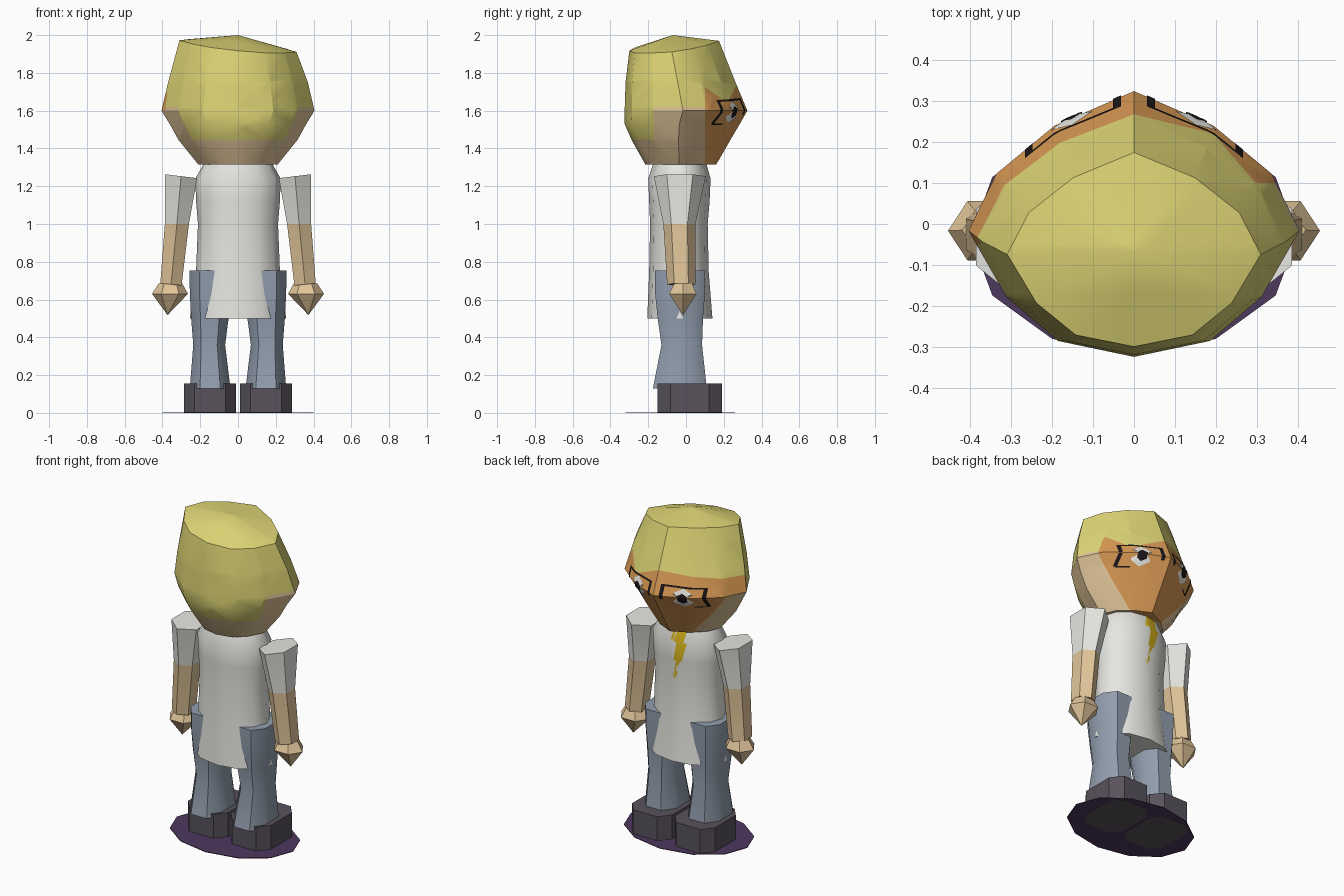
import bpy, bmesh, math
from mathutils import Vector
from mathutils.bvhtree import BVHTree

if "Cube" in bpy.data.objects:
    bpy.data.objects.remove(bpy.data.objects["Cube"])


def material(name, r, g, b):
    lin = [(c / 255 / 12.92) if c < 10 else ((c / 255 + 0.055) / 1.055) ** 2.4 for c in (r, g, b)]
    m = bpy.data.materials.new(name)
    m.diffuse_color = (*lin, 1)
    m.use_nodes = True
    m.node_tree.nodes["Principled BSDF"].inputs["Base Color"].default_value = m.diffuse_color
    return m


HAIR = material("blond hair", 224, 215, 118)
SKIN = material("pale skin", 226, 198, 154)
FACE = material("warm face skin", 216, 153, 84)
WHITE = material("white cloth", 230, 230, 225)
DENIM = material("grey blue denim", 146, 158, 174)
SHOE = material("dark shoe", 88, 82, 92)
BASE = material("purple base", 78, 56, 94)
YELLOW = material("yellow scarf", 218, 182, 30)
BLACK = material("black", 28, 22, 24)


def ngon(n, phase=0):
    return [(math.cos(math.tau * i / n + phase), math.sin(math.tau * i / n + phase)) for i in range(n)]


def chamfered(c):
    return [(1, -c), (1, c), (c, 1), (-c, 1), (-1, c), (-1, -c), (-c, -1), (c, -1)]


def ring(shape, x0, x1, y0, y1, z, tx=0, ty=0):
    """Section fitted to an x/y range at height z, optionally tilted."""
    cx, cy, rx, ry = (x0 + x1) / 2, (y0 + y1) / 2, (x1 - x0) / 2, (y1 - y0) / 2
    return [Vector((cx + rx * u, cy + ry * v, z + tx * rx * u + ty * (cy + ry * v))) for u, v in shape]


def loft(rings, tip=None, base=True):
    bm = bmesh.new()
    vs = [[bm.verts.new(p) for p in r] for r in rings]
    n = len(rings[0])
    for a, b in zip(vs, vs[1:]):
        for i in range(n):
            j = (i + 1) % n
            bm.faces.new((a[i], a[j], b[j], b[i]))
    if base:
        bm.faces.new(vs[0][::-1])
    if tip:
        t = bm.verts.new(tip)
        for i in range(n):
            bm.faces.new((vs[-1][i], vs[-1][(i + 1) % n], t))
    else:
        bm.faces.new(vs[-1])
    return bm


def finish(name, bm, mats, rule=None, side=1, angle=35, closed=True):
    if side < 0:
        for v in bm.verts:
            v.co.x *= -1
    if closed:
        bmesh.ops.recalc_face_normals(bm, faces=bm.faces)
    if rule:
        for f in bm.faces:
            f.material_index = rule(f.calc_center_median())
    me = bpy.data.meshes.new(name)
    bm.to_mesh(me)
    bm.free()
    for m in mats:
        me.materials.append(m)
    me.shade_smooth()
    me.set_sharp_from_angle(angle=math.radians(angle))
    ob = bpy.data.objects.new(name, me)
    bpy.context.collection.objects.link(ob)
    return ob


def cut(bm, point, normal):
    bmesh.ops.bisect_plane(bm, geom=bm.verts[:] + bm.edges[:] + bm.faces[:], dist=1e-5,
                           plane_co=point, plane_no=normal)


# Base disc
finish("base_disc", loft([ring(ngon(12), -.4, .4, -.32, .26, z) for z in (0.002, 0.006)]), [BASE])

# Torso: long white coat
C12 = ngon(12)
coat = [(.5, .255, -.205, .14), (.75, .222, -.195, .12), (1.0, .212, -.19, .115),
        (1.12, .222, -.195, .125), (1.24, .226, -.2, .13), (1.33, .175, -.17, .105)]
torso = loft([ring(C12, -w, w, a, b, z) for z, w, a, b in coat])
coat_tree = BVHTree.FromBMesh(torso)
finish("coat", torso, [WHITE], angle=50)

# Limbs, mirrored
HEX_Y, HEX_X = ngon(6, math.pi / 2), ngon(6)
for s, tag in ((1, "right"), (-1, "left")):
    finish(tag + "_shoe", loft([ring(chamfered(.6), .01, .285, -.15, .19, z) for z in (0, .155)]),
           [SHOE], side=s)
    leg = [(.13, .04, .255, -.175, .11), (.36, .068, .237, -.13, .085), (.5, .05, .248, -.15, .09),
           (.63, .05, .255, -.163, .1), (.755, .05, .257, -.165, .102)]
    finish(tag + "_leg", loft([ring(chamfered(.5), a, b, c, d, z) for z, a, b, c, d in leg]),
           [DENIM], side=s, angle=50)
    arm = loft([ring(HEX_Y, .29, .42, -.1, .05, .68, .1), ring(HEX_Y, .25, .397, -.12, .05, 1.0),
                ring(HEX_Y, .203, .4, -.17, .105, 1.253, .12)])
    finish(tag + "_arm", arm, [SKIN, WHITE], lambda c: int(c.z > 1.0), s, 30)
    hand = loft([ring(HEX_X, .295, .42, -.07, .04, .685), ring(HEX_X, .265, .455, -.1, .067, .63)],
                tip=(.373, -.015, .518))
    finish(tag + "_hand", hand, [SKIN], side=s, angle=30)

# Head: pointed-front section, hair and skin split along cut lines
half = [(0, -1), (.46, -.88), (.77, -.55), (1, -.05), (.83, .38), (.48, .74), (0, 1)]
SKULL = half + [(-u, v) for u, v in half[-2:0:-1]]
skull = [(1.315, .21, -.215, .16), (1.445, .315, -.288, .235), (1.53, .362, -.325, .285),
         (1.6, .405, -.325, .325), (1.75, .37, -.32, .262)]
rings = [ring(SKULL, -w, w, a, b, z) for z, w, a, b in skull]
rings.append(ring(SKULL, -.31, .31, -.3, .175, 1.95, -.1, .11))
head = loft(rings, tip=(0, -.07, 2.0))
bmesh.ops.triangulate(head, faces=[f for f in head.faces if len(f.verts) == 4])
head_tree = BVHTree.FromBMesh(head)

FRINGE = [(-.42, 1.69), (0, 1.735), (.2, 1.645), (.34, 1.76)]
for (x0, z0), (x1, z1) in zip(FRINGE, FRINGE[1:]):
    cut(head, (x0, 0, z0), (z0 - z1, 0, x1 - x0))
for y in (.1, -.05, -.17):
    cut(head, (0, y, 0), (0, 1, 0))
for z in (1.62, 1.6, 1.445):
    cut(head, (0, 0, z), (0, 0, 1))


def fringe_height(x):
    for (x0, z0), (x1, z1) in zip(FRINGE, FRINGE[1:]):
        if x <= x1:
            return z0 + (z1 - z0) * (x - x0) / (x1 - x0)
    return FRINGE[-1][1]


def head_colour(c):
    if c.y > .1 or (c.x < -.2 and c.z > 1.6 and c.y > -.05):
        return 0 if c.z > fringe_height(c.x) else 2
    if c.z > 1.62 or (c.y < -.17 and c.z > 1.445):
        return 0
    return 1


finish("head", head, [HAIR, SKIN, FACE], head_colour, angle=28)


def on_front(tree, x, z, lift):
    hit, normal, _, _ = tree.ray_cast(Vector((x, 2, z)), Vector((0, -1, 0)))
    return hit + normal * lift


def decal_grid(name, tree, rows, mat, lift):
    """Thin plate: rows of (x, z) points laid on a surface."""
    bm = bmesh.new()
    vs = [[bm.verts.new(on_front(tree, x, z, lift)) for x, z in r] for r in rows]
    for a, b in zip(vs, vs[1:]):
        for i in range(len(a) - 1):
            f = bm.faces.new((a[i], a[i + 1], b[i + 1], b[i]))
            f.normal_update()
            if f.normal.y < 0:
                f.normal_flip()
    finish(name, bm, [mat], closed=False)


def strip(name, x0, z0, x1, z1, w, n=8):
    d = Vector((x1 - x0, z1 - z0)).normalized() * w / 2
    pts = [(x0 + (x1 - x0) * i / n, z0 + (z1 - z0) * i / n) for i in range(n + 1)]
    decal_grid(name, head_tree, [[(x - d.y, z + d.x) for x, z in pts],
                                 [(x + d.y, z - d.x) for x, z in pts]], BLACK, .004)


def spot(name, cx, cz, rx, rz, n, mat, lift):
    loop = ngon(n, math.pi / 2)
    rows = [[(cx + rx * k * u, cz + rz * k * v) for u, v in loop + loop[:1]] for k in (.02, .35, .7, 1)]
    decal_grid(name, head_tree, rows, mat, lift)


# Eyes and spectacles
for s, tag in ((1, "right"), (-1, "left")):
    spot(tag + "_eye", s * .15, 1.592, .056, .058, 6, WHITE, .004)
    spot(tag + "_pupil", s * .15, 1.592, .03, .03, 6, BLACK, .007)
    strip(tag + "_frame_inner", s * .04, 1.58, s * .04, 1.665, .02)
    strip(tag + "_frame_outer", s * .255, 1.53, s * .255, 1.655, .018)
    strip(tag + "_frame_top", s * .04, 1.66, s * .255, 1.65, .01, 14)
    strip(tag + "_frame_bottom", s * .19, 1.53, s * .255, 1.53, .007)

# Yellow scarf: triangle tapering down the chest
decal_grid("scarf", coat_tree,
           [[(w * (i / 4 - 1), z) for i in range(9)]
            for w, z in ((.1, 1.325), (.085, 1.24), (.05, 1.12), (.03, 1.06), (.002, 1.0))], YELLOW, .005)
